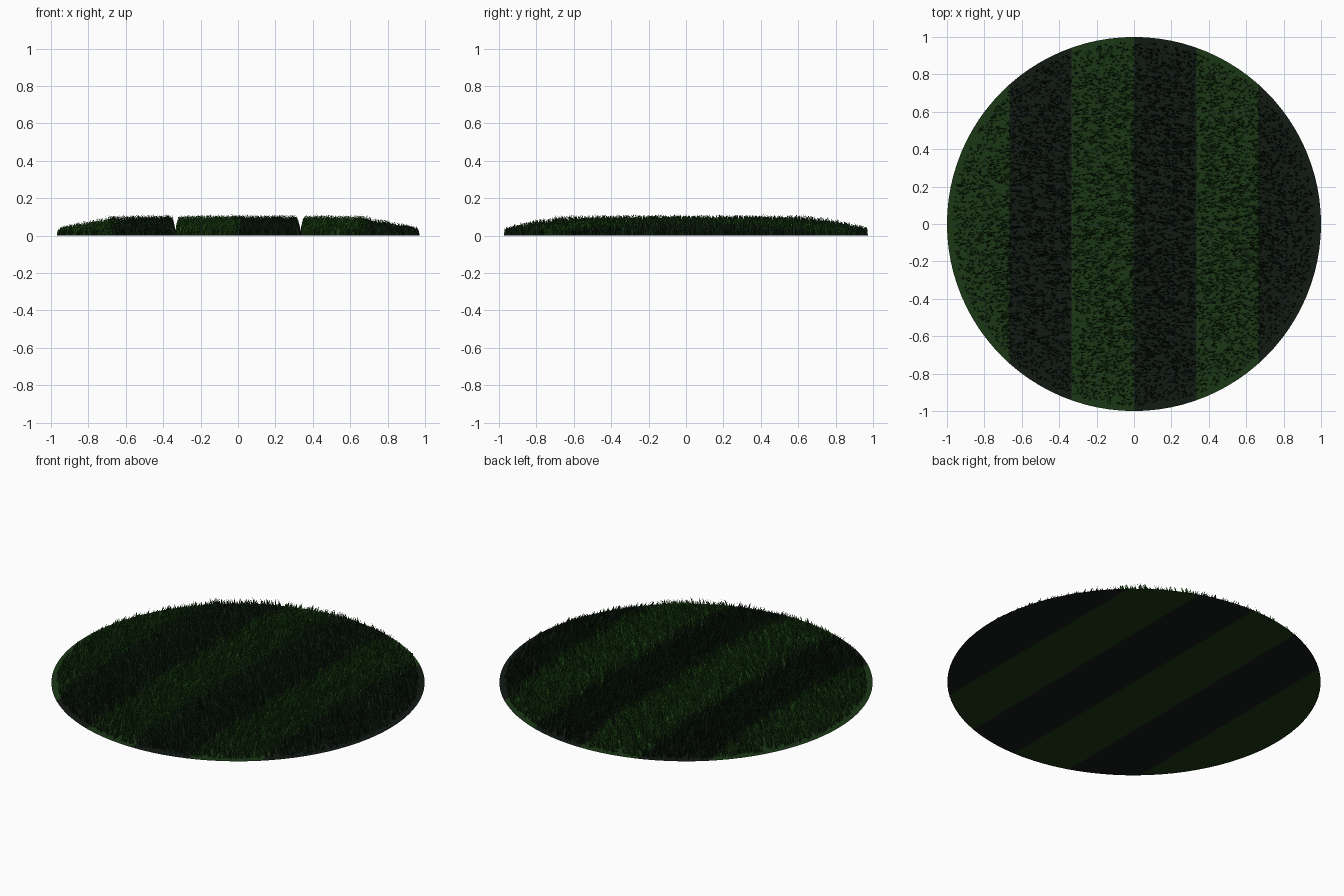
import bpy, bmesh, math, random
from mathutils import Vector

if "Cube" in bpy.data.objects:
    bpy.data.objects.remove(bpy.data.objects["Cube"])

random.seed(7)
STRIPE = 1 / 3
BLADES = 13000


def material(name, rgb):
    m = bpy.data.materials.new(name)
    m.diffuse_color = (*rgb, 1)
    m.use_nodes = True
    m.node_tree.nodes["Principled BSDF"].inputs["Base Color"].default_value = m.diffuse_color
    return m


# (soil, blade base, blade tip) for light and dark mowing stripes
LIGHT = [material("light_soil", (0.011, 0.038, 0.008)),
         material("light_base", (0.010, 0.042, 0.007)),
         material("light_tip", (0.022, 0.115, 0.012))]
DARK = [material("dark_soil", (0.006, 0.011, 0.007)),
        material("dark_base", (0.005, 0.014, 0.006)),
        material("dark_tip", (0.008, 0.030, 0.009))]


def finish(bm, name, mats):
    me = bpy.data.meshes.new(name)
    bm.to_mesh(me)
    bm.free()
    for m in mats:
        me.materials.append(m)
    ob = bpy.data.objects.new(name, me)
    bpy.context.collection.objects.link(ob)
    return ob


def stripe_of(x):
    return min(5, max(0, int((x + 1) / STRIPE)))


# Round lawn base, cut along the stripe borders
bm = bmesh.new()
bmesh.ops.create_circle(bm, cap_ends=True, segments=96, radius=1)
for i in range(1, 6):
    bmesh.ops.bisect_plane(bm, geom=bm.verts[:] + bm.edges[:] + bm.faces[:],
                           plane_co=(-1 + i * STRIPE, 0, 0), plane_no=(1, 0, 0))
for f in bm.faces:
    f.material_index = stripe_of(f.calc_center_median().x) % 2
finish(bm, "lawn_base", [LIGHT[0], DARK[0]])


def add_blade(bm, x, y, lean):
    """One tapering blade: a lower quad and a pointed tip."""
    r = math.hypot(x, y)
    edge = min(1, max(0, (r - 0.66) / 0.31))
    h = (0.105 - 0.058 * edge ** 1.3) * random.uniform(0.72, 1.08)
    a = random.uniform(0, math.pi)
    side = Vector((math.cos(a), math.sin(a), 0)) * random.uniform(0.004, 0.006)
    root = Vector((x, y, 0))
    bend = Vector((lean * random.uniform(0.12, 0.38), random.uniform(-0.1, 0.16), 0)) * h
    mid = root + bend * 0.4 + Vector((0, 0, h * 0.55))
    tip = root + bend + Vector((0, 0, h))
    v = [bm.verts.new(p) for p in (root - side, root + side,
                                   mid + side * 0.75, mid - side * 0.75, tip)]
    bm.faces.new(v[:4]).material_index = 0
    bm.faces.new((v[3], v[2], v[4])).material_index = 1


# Grass, one object per stripe, leaning alternately right and left
stripes = [bmesh.new() for _ in range(6)]
for _ in range(BLADES):
    r = 0.97 * math.sqrt(random.random())
    t = random.uniform(0, 2 * math.pi)
    x, y = r * math.cos(t), r * math.sin(t)
    i = stripe_of(x)
    add_blade(stripes[i], x, y, 1 if i % 2 == 0 else -1)
for i, bm in enumerate(stripes):
    finish(bm, f"grass_stripe_{i + 1}", (DARK if i % 2 else LIGHT)[1:])
